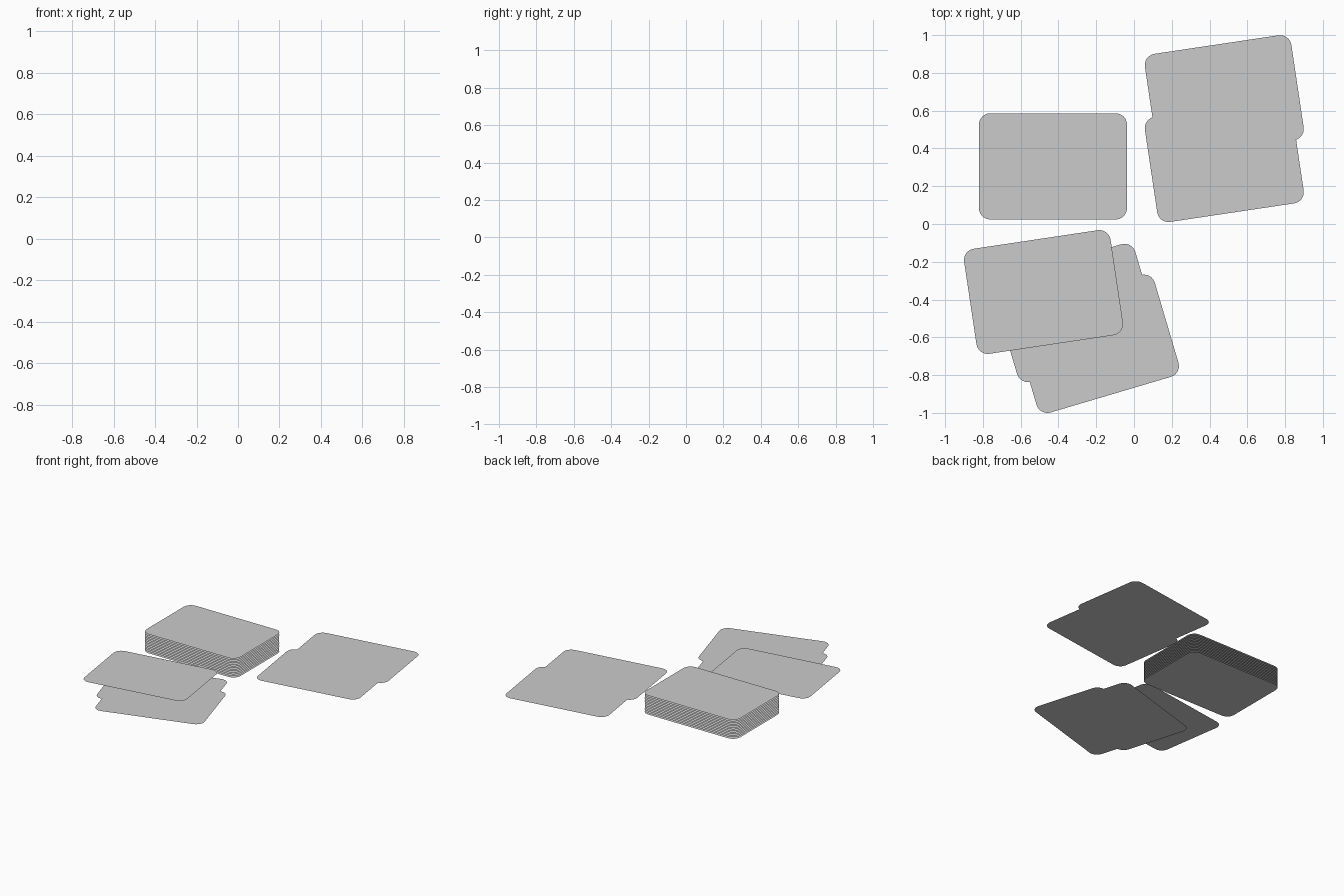
import bpy, math

if "Cube" in bpy.data.objects:
    bpy.data.objects.remove(bpy.data.objects["Cube"])

W, H, R, SEG = 0.784, 0.562, 0.06, 6


def card_mesh():
    """Flat playing card with rounded corners."""
    pts = []
    for i, (sx, sy) in enumerate([(1, 1), (-1, 1), (-1, -1), (1, -1)]):
        for k in range(SEG + 1):
            a = math.pi / 2 * (i + k / SEG)
            pts.append((sx * (W / 2 - R) + R * math.cos(a),
                        sy * (H / 2 - R) + R * math.sin(a), 0))
    me = bpy.data.meshes.new("card")
    me.from_pydata(pts, [], [list(range(len(pts)))])
    return me


mesh = card_mesh()


def add_card(name, x, y, z, deg=0):
    ob = bpy.data.objects.new(name, mesh)
    ob.location = (x, y, z)
    ob.rotation_euler.z = math.radians(deg)
    bpy.context.collection.objects.link(ob)


# Neat deck
COUNT, TOP = 13, 0.143
for i in range(COUNT):
    add_card(f"deck_card_{i + 1}", -0.429, 0.305, TOP * i / (COUNT - 1))

# Overlapping pair on the right
add_card("right_card_back", 0.478, 0.672, 0.050, 8.5)
add_card("right_card_front", 0.478, 0.338, 0.052, 8.5)

# Fanned cards at the front left
add_card("fan_card_bottom", -0.203, -0.634, 0.040, 16.5)
add_card("fan_card_middle", -0.306, -0.471, 0.042, 16.5)
add_card("fan_card_top", -0.479, -0.360, 0.052, 8.5)
